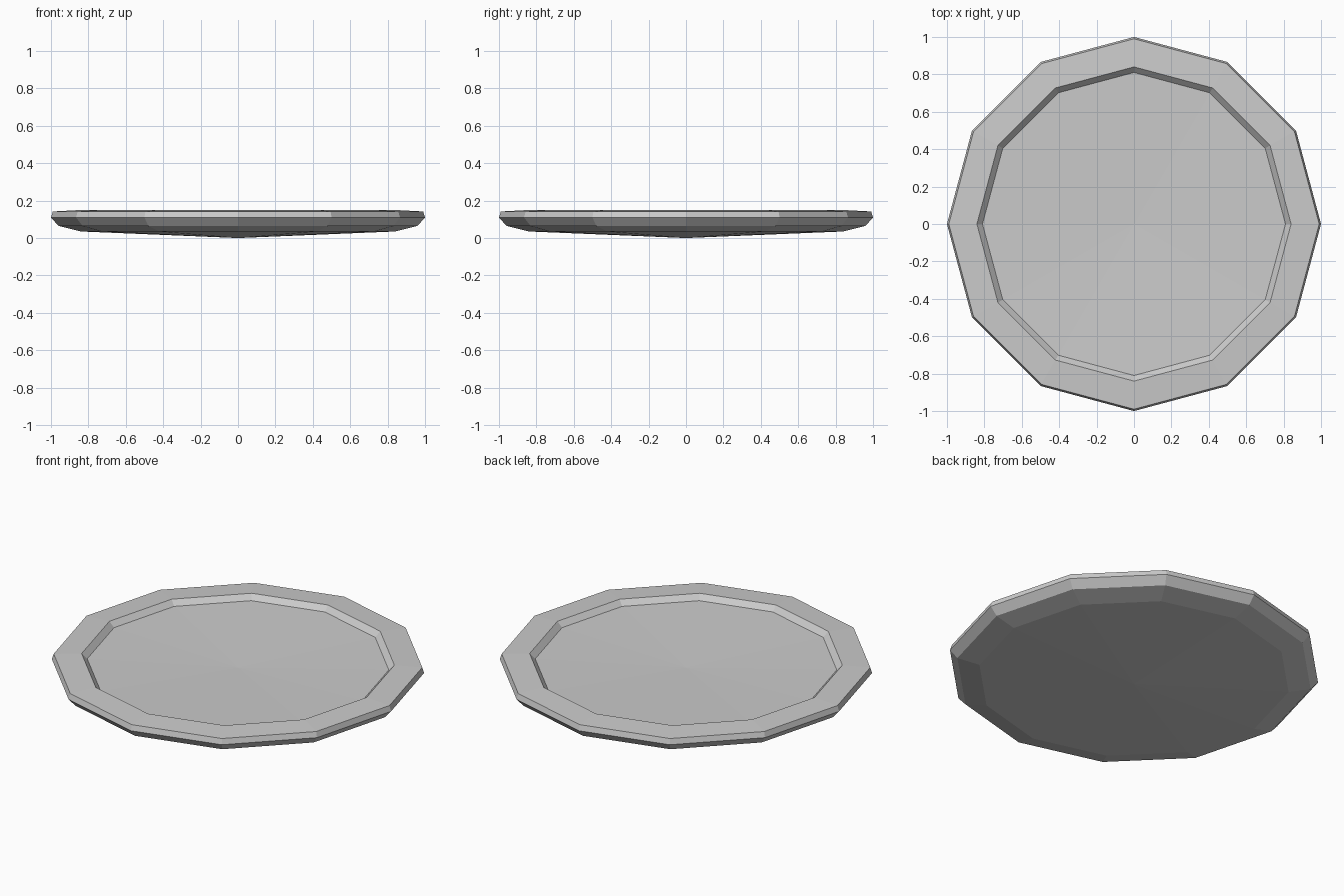
import bpy, bmesh
from math import cos, sin, tau

cube = bpy.data.objects.get("Cube")
if cube:
    bpy.data.objects.remove(cube)

SIDES = 12

# Half cross-section (radius, height) from the underside centre round to the dished floor
PROFILE = [
    (0, 0),                        # underside centre
    (0.84, 0.035), (0.96, 0.065),  # foot and curved underside
    (1.0, 0.11), (0.99, 0.142),    # outer edge
    (0.84, 0.15), (0.81, 0.12),    # rim and inner step
    (0, 0.1),                      # floor centre
]


def make_material(name, rgb):
    mat = bpy.data.materials.new(name)
    mat.use_nodes = True
    mat.diffuse_color = (*rgb, 1)
    mat.node_tree.nodes["Principled BSDF"].inputs["Base Color"].default_value = (*rgb, 1)
    return mat


def lathe(name, profile, mat):
    """Turn a profile that starts and ends on the axis into a flat-sided solid."""
    bm = bmesh.new()
    rings = []
    for radius, z in profile:
        count = SIDES if radius else 1
        rings.append([bm.verts.new((radius * cos(tau * i / SIDES), radius * sin(tau * i / SIDES), z))
                      for i in range(count)])
    for lower, upper in zip(rings, rings[1:]):
        for i in range(SIDES):
            j = (i + 1) % SIDES
            corners = [lower[i % len(lower)], lower[j % len(lower)],
                       upper[j % len(upper)], upper[i % len(upper)]]
            bm.faces.new(list(dict.fromkeys(corners)))
    bmesh.ops.recalc_face_normals(bm, faces=bm.faces)
    mesh = bpy.data.meshes.new(name)
    bm.to_mesh(mesh)
    bm.free()
    mesh.materials.append(mat)
    obj = bpy.data.objects.new(name, mesh)
    bpy.context.collection.objects.link(obj)
    return obj


# Plate
lathe("plate", PROFILE, make_material("light_grey", (0.6, 0.6, 0.6)))
